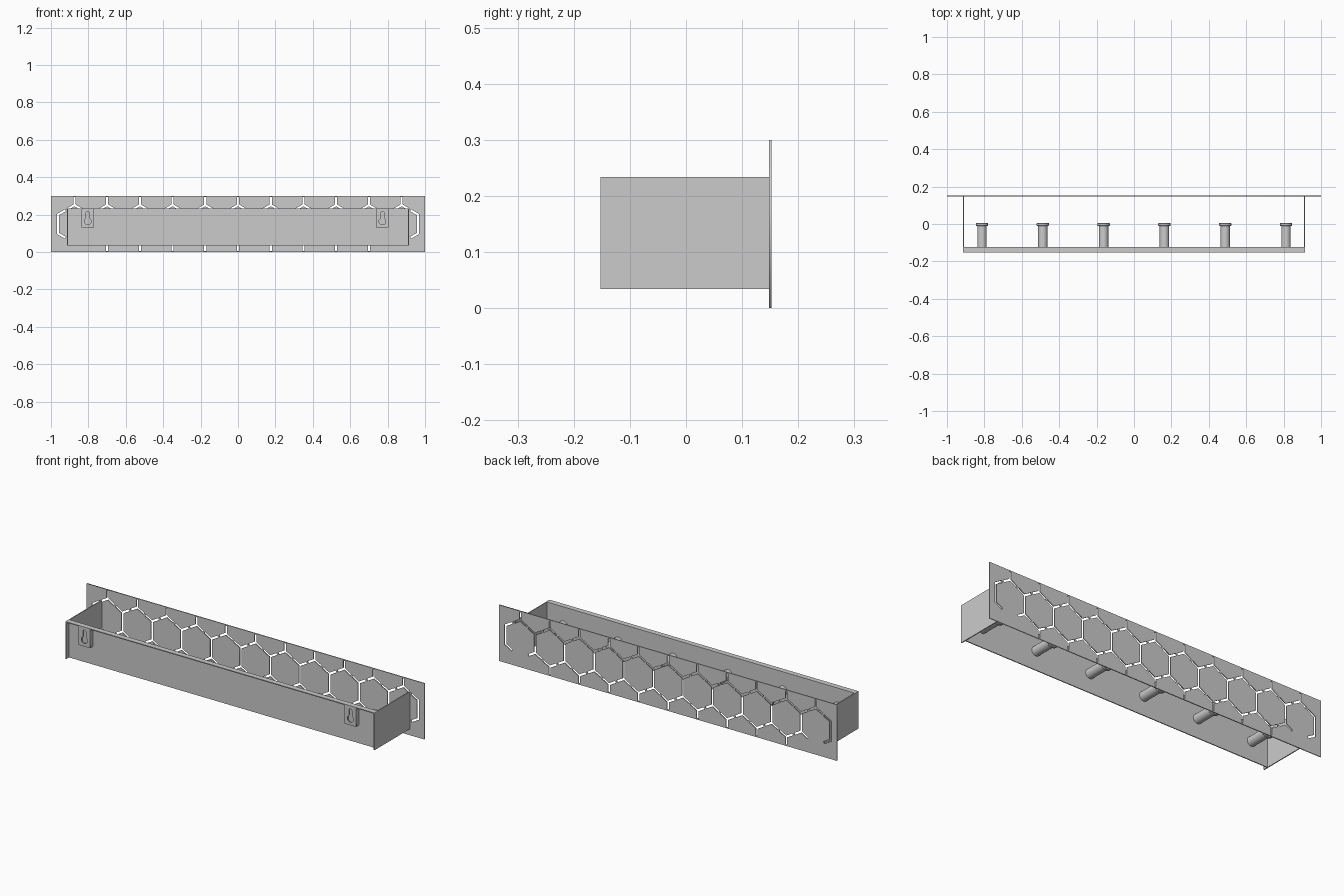
import bpy, bmesh
from math import sin, cos, pi, radians, asin

if "Cube" in bpy.data.objects:
    bpy.data.objects.remove(bpy.data.objects["Cube"])

T = 0.005            # sheet thickness
H = 0.0055           # half width of the cut slots
PITCH = 0.175        # honeycomb spacing
SIDE = PITCH / 3 ** 0.5
ZC = 0.15            # honeycomb row height


def sheet(name, y, loops):
    """Flat upright sheet at depth y; first loop is the outline, the rest are holes (x, z)."""
    cu = bpy.data.curves.new(name, 'CURVE')
    cu.dimensions = '2D'
    cu.fill_mode = 'BOTH'
    cu.extrude = T / 2
    for pts in loops:
        sp = cu.splines.new('POLY')
        sp.points.add(len(pts) - 1)
        for p, (x, z) in zip(sp.points, pts):
            p.co = (x, z, 0, 1)
        sp.use_cyclic_u = True
    ob = bpy.data.objects.new(name, cu)
    bpy.context.collection.objects.link(ob)
    ob.rotation_euler = (pi / 2, 0, 0)
    ob.location = (0, y, 0)
    bpy.ops.object.select_all(action='DESELECT')
    ob.select_set(True)
    bpy.context.view_layer.objects.active = ob
    bpy.ops.object.convert(target='MESH')
    return ob


def rect(x0, x1, z0, z1):
    return [(x0, z0), (x1, z0), (x1, z1), (x0, z1)]


def box(name, x0, x1, y0, y1, z0, z1):
    bm = bmesh.new()
    bmesh.ops.create_cube(bm, size=1)
    for v in bm.verts:
        v.co = ((x0 + x1) / 2 + v.co.x * (x1 - x0),
                (y0 + y1) / 2 + v.co.y * (y1 - y0),
                (z0 + z1) / 2 + v.co.z * (z1 - z0))
    me = bpy.data.meshes.new(name)
    bm.to_mesh(me)
    bm.free()
    ob = bpy.data.objects.new(name, me)
    bpy.context.collection.objects.link(ob)
    return ob


def branch(x, z, arms):
    """Outline of slot arms (degrees, length), counter-clockwise, meeting at one point."""
    pts = []
    for i, (a, length) in enumerate(arms):
        r = radians(a)
        dx, dz = cos(r), sin(r)
        pts += [(x + dx * length + dz * H, z + dz * length - dx * H),
                (x + dx * length - dz * H, z + dz * length + dx * H)]
        half = radians(((arms[(i + 1) % len(arms)][0] - a) % 360) / 2)
        d = H / sin(half)
        pts.append((x + d * cos(r + half), z + d * sin(r + half)))
    return pts


def flip(pts):
    return [(x, 2 * ZC - z) for x, z in reversed(pts)]


# Front panel with honeycomb slots; slanted edges keep a small bridge in the middle
arm = SIDE / 2 - 0.005
slots = []
for k in range(-5, 6):
    y_slot = branch(k * PITCH, ZC + SIDE, [(90, 0.043), (210, arm), (330, arm)])
    slots.append(y_slot)
    if abs(k) < 5:
        slots.append(flip(y_slot))
for k in range(-6, 6):
    arms = [(-90, SIDE / 2)]
    if k < 5:
        arms.append((30, arm))
    if k > -6:
        arms.append((150, arm))
    upper = branch((k + 0.5) * PITCH, ZC + SIDE / 2, arms)[2:]
    slots.append(upper + flip(upper))
sheet("front_panel", 0.15, [rect(-1, 1, 0, 0.3)] + slots)

# Bent sheet frame: back plate, top flange towards the wall, two sides
X, Z0, Z1 = 0.915, 0.034, 0.234
YB, YW = -0.124, -0.1525
box("back_plate", -X + T, X - T, YB - T, YB, Z0, Z1 - T)
box("top_flange", -X + T, X - T, YW, YB, Z1 - T, Z1)
for name, s in (("left", -1), ("right", 1)):
    xa, xb = sorted((s * X, s * (X - T)))
    box(name + "_side", xa, xb, YW, 0.1475, Z0, Z1)


def keyhole(cx):
    R, r, zb, zt = 0.018, 0.009, 0.164, 0.208
    a0 = pi / 2 + asin(r / R)
    big = [(cx + R * cos(t), zb + R * sin(t)) for t in
           [a0 + (2 * pi - 2 * asin(r / R)) * i / 24 for i in range(25)]]
    small = [(cx + r * cos(pi * i / 10), zt + r * sin(pi * i / 10)) for i in range(11)]
    return big + small


# Keyhole hangers standing off the back plate
for name, cx in (("left", -0.803), ("right", 0.772)):
    w, zb, zt = 0.0335, 0.13, Z1 - T
    sheet(name + "_hanger_face", YW + T / 2, [rect(cx - w, cx + w, zb, zt), keyhole(cx)])
    for s in (-1, 1):
        xa, xb = sorted((cx + s * w, cx + s * (w - T)))
        box(name + "_hanger_wall", xa, xb, YW + T, YB - T, zb, zt)
    box(name + "_hanger_base", cx - w + T, cx + w - T, YW + T, YB - T, zb, zb + T)

# Coat pegs: turned profile of (radius, y)
PROFILE = [(0, YB), (0.025, YB), (0.025, -0.01), (0.031, -0.01), (0.033, -0.008),
           (0.033, 0.003), (0.031, 0.005), (0, 0.005)]
N = 40
bm = bmesh.new()
rings = [[bm.verts.new((r * cos(2 * pi * i / N), y, r * sin(2 * pi * i / N)))
          for i in range(N)] for r, y in PROFILE[1:-1]]
for a, b in zip(rings, rings[1:]):
    for i in range(N):
        j = (i + 1) % N
        bm.faces.new((a[i], a[j], b[j], b[i]))
bm.faces.new(rings[0])
bm.faces.new(rings[-1])
bmesh.ops.recalc_face_normals(bm, faces=bm.faces)
peg_mesh = bpy.data.meshes.new("peg")
bm.to_mesh(peg_mesh)
bm.free()
bpy.ops.object.select_all(action='DESELECT')
for i in range(6):
    peg = bpy.data.objects.new("peg", peg_mesh)
    peg.location = ((i - 2.5) * 0.325, 0, 0.134)
    bpy.context.collection.objects.link(peg)
peg.select_set(True)
bpy.context.view_layer.objects.active = peg
bpy.ops.object.shade_smooth_by_angle(angle=radians(35))
